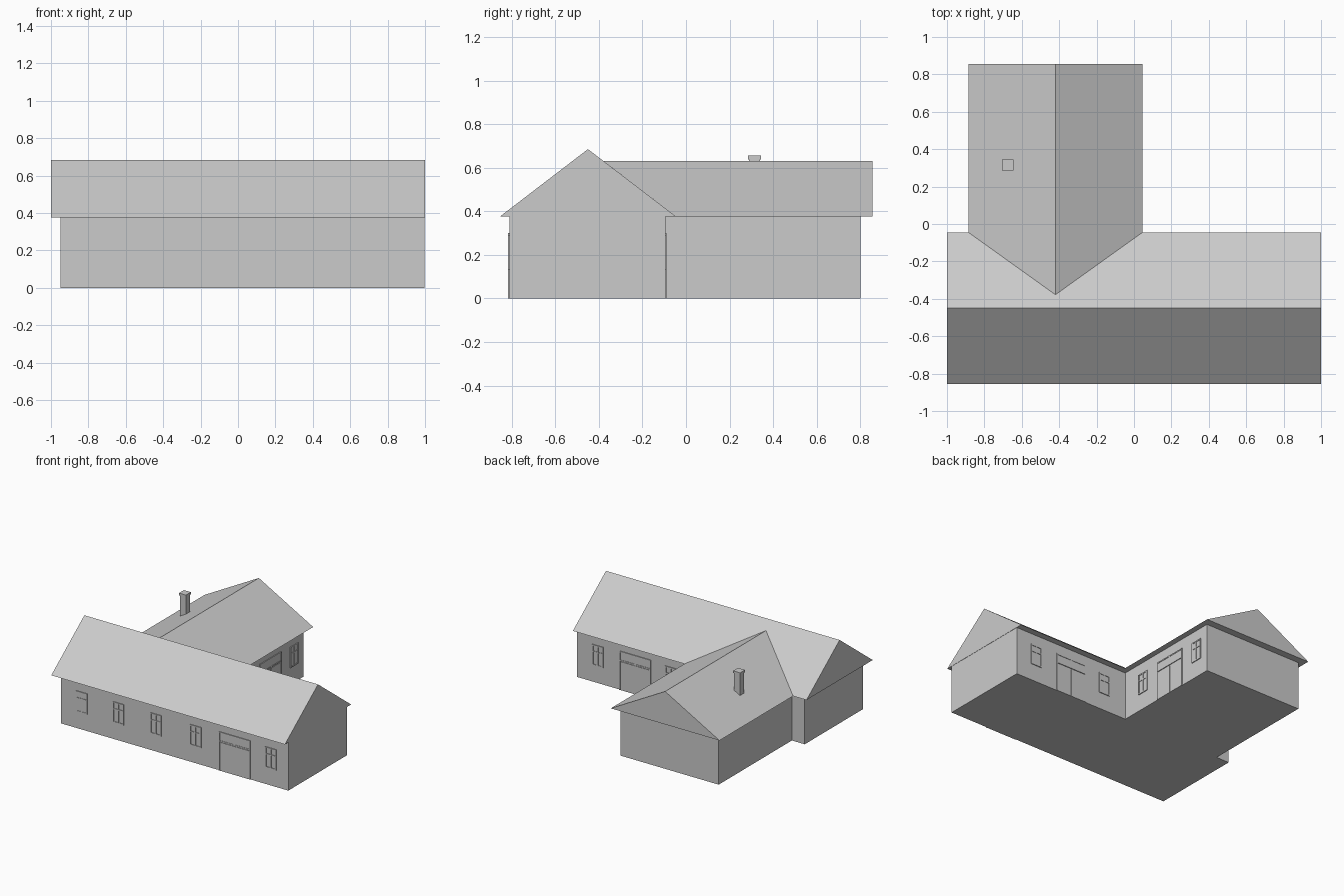
import bpy, bmesh
from mathutils import Matrix, Vector

if "Cube" in bpy.data.objects:
    bpy.data.objects.remove(bpy.data.objects["Cube"])

EAVE = 0.375


def make_object(name, verts, faces):
    me = bpy.data.meshes.new(name)
    me.from_pydata(verts, [], faces)
    bm = bmesh.new()
    bm.from_mesh(me)
    bmesh.ops.recalc_face_normals(bm, faces=bm.faces)
    bm.to_mesh(me)
    bm.free()
    ob = bpy.data.objects.new(name, me)
    bpy.context.collection.objects.link(ob)
    return ob


def box_verts(lo, hi):
    return [(x, y, z) for x in (lo[0], hi[0]) for y in (lo[1], hi[1]) for z in (lo[2], hi[2])]


BOX_FACES = [(0, 1, 3, 2), (4, 6, 7, 5), (0, 4, 5, 1), (2, 3, 7, 6), (0, 2, 6, 4), (1, 5, 7, 3)]


def boxes(name, items, matrix=None):
    # several boxes, each given by its low and high corner, in one object
    verts, faces = [], []
    for lo, hi in items:
        base = len(verts)
        verts += box_verts(lo, hi)
        faces += [tuple(base + i for i in f) for f in BOX_FACES]
    ob = make_object(name, verts, faces)
    if matrix:
        ob.data.transform(matrix)
    return ob


# walls: one footprint for both wings, open under the roofs
outline = [(-0.95, -0.81), (0.998, -0.81), (0.998, -0.095), (0, -0.095),
           (0, 0.80), (-0.84, 0.80), (-0.84, -0.095), (-0.95, -0.095)]
n = len(outline)
make_object("walls",
            [(x, y, z) for z in (0, EAVE) for x, y in outline],
            [tuple(range(n))] + [(i, (i + 1) % n, (i + 1) % n + n, i + n) for i in range(n)])

# main roof: gabled prism with flat soffit
profile = [(-0.855, EAVE), (-0.045, EAVE), (-0.45, 0.685)]
make_object("main_roof", [(x, y, z) for x in (-1, 1) for y, z in profile],
            [(0, 1, 2), (3, 5, 4), (0, 3, 4, 1), (1, 4, 5, 2), (2, 5, 3, 0)])

# rear roof: ridge runs into the main slope, open where it meets it
rear = [(-0.885, EAVE, -0.045), (0.045, EAVE, -0.045), (-0.42, 0.63, -0.378)]
make_object("rear_roof",
            [(x, 0.855, z) for x, z, y in rear] + [(x, y, z) for x, z, y in rear],
            [(0, 1, 2), (0, 3, 4, 1), (1, 4, 5, 2), (2, 5, 3, 0)])

# chimney with cap
boxes("chimney", [((-0.70, 0.29, 0.46), (-0.65, 0.34, 0.64)),
                  ((-0.705, 0.285, 0.638), (-0.645, 0.345, 0.655))])

OUT, BAR = 0.006, 0.009


def rect_frame(u0, u1, z0, z1):
    return [((u0, 0, z0), (u0 + BAR, OUT, z1)), ((u1 - BAR, 0, z0), (u1, OUT, z1)),
            ((u0, 0, z0), (u1, OUT, z0 + BAR)), ((u0, 0, z1 - BAR), (u1, OUT, z1))]


def window(name, u, matrix):
    # frame, centre mullion, crossbar and glass
    u0, u1, z0, z1 = u - 0.048, u + 0.048, 0.13, 0.29
    parts = rect_frame(u0, u1, z0, z1)
    parts += [((u - BAR / 2, 0, z0), (u + BAR / 2, OUT, z1)),
              ((u0, 0, 0.232), (u1, OUT, 0.232 + BAR)),
              ((u0, 0, z0), (u1, 0.002, z1))]
    boxes(name, parts, matrix)


def door(name, u, matrix):
    # double door with glazed transom
    u0, u1, top = u - 0.135, u + 0.135, 0.30
    parts = rect_frame(u0, u1, 0.225, top)
    parts += [((u - BAR / 2, 0, 0.225), (u + BAR / 2, OUT, top)),
              ((u0, 0, 0.225), (u1, 0.003, top)),
              ((u0, 0, 0), (u0 + BAR, OUT, 0.225)),
              ((u1 - BAR, 0, 0), (u1, OUT, 0.225)),
              ((u0 + BAR, 0, 0), (u - 0.002, 0.004, 0.22)),
              ((u + 0.002, 0, 0), (u1 - BAR, 0.004, 0.22))]
    boxes(name, parts, matrix)


def wall_matrix(u, out, origin):
    # maps (along wall, outward, up) to world space
    m = Matrix((Vector(u), Vector(out), Vector((0, 0, 1)))).transposed().to_4x4()
    m.translation = origin
    return m


front = wall_matrix((1, 0, 0), (0, -1, 0), (0, -0.81, 0))
back = wall_matrix((1, 0, 0), (0, 1, 0), (0, -0.095, 0))
side = wall_matrix((0, 1, 0), (1, 0, 0), (0, 0, 0))

# windows and doors on the front and the two courtyard walls
layout = [("front", front, (-0.77, -0.455, -0.135, 0.205, 0.85), 0.54),
          ("back", back, (0.82, 0.195), 0.50),
          ("side", side, (0.10, 0.685), 0.395)]
for label, matrix, windows, door_u in layout:
    for i, u in enumerate(windows):
        window(f"{label}_window_{i + 1}", u, matrix)
    door(f"{label}_door", door_u, matrix)
    for ob in bpy.data.objects:
        if ob.name.startswith(label):
            bm = bmesh.new()
            bm.from_mesh(ob.data)
            bmesh.ops.recalc_face_normals(bm, faces=bm.faces)
            bm.to_mesh(ob.data)
            bm.free()
